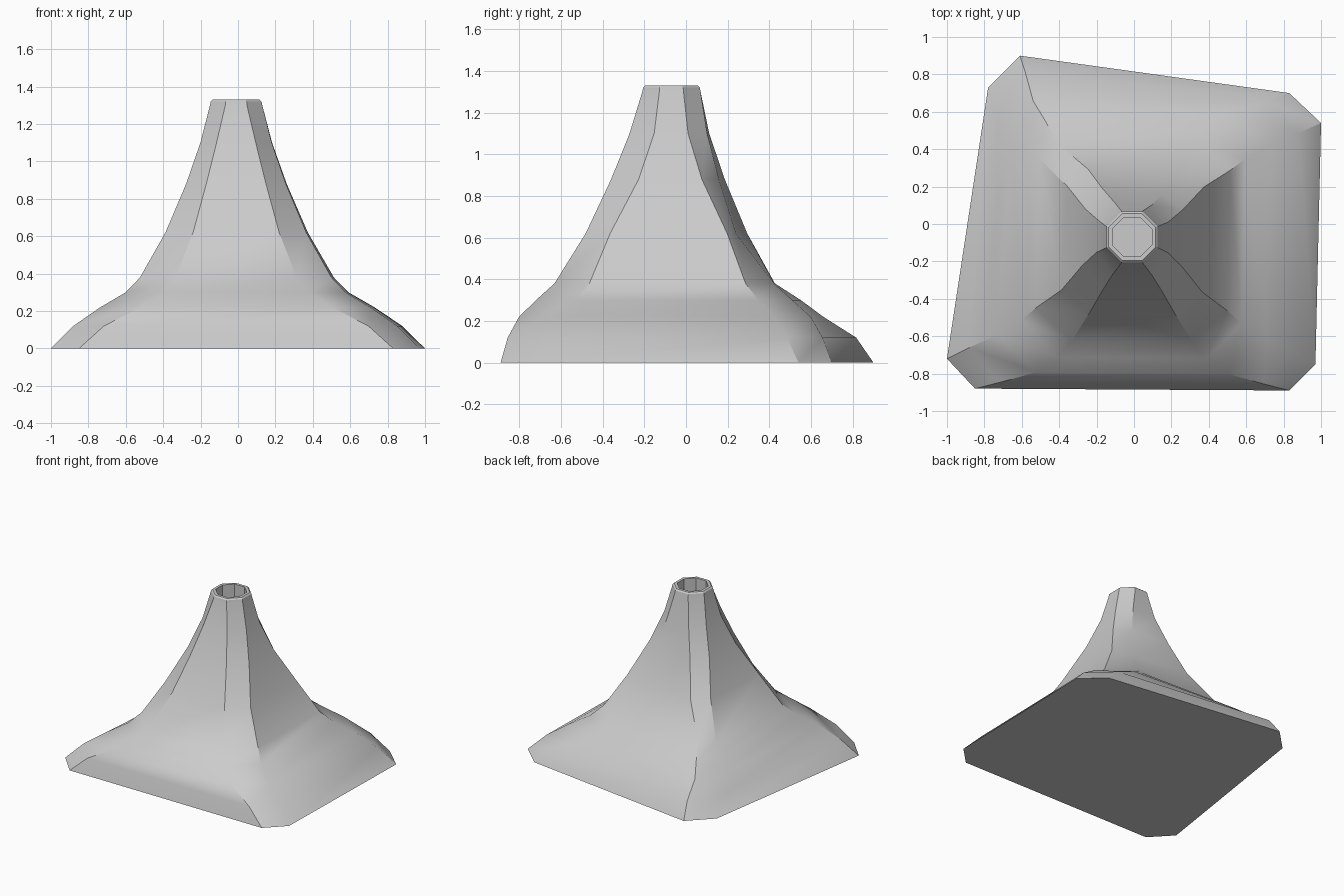
import bpy
import bmesh
import math

if "Cube" in bpy.data.objects:
    bpy.data.objects.remove(bpy.data.objects["Cube"], do_unlink=True)


def make_material(name, value):
    mat = bpy.data.materials.new(name)
    mat.use_nodes = True
    colour = (value, value, value, 1)
    mat.diffuse_color = colour
    mat.node_tree.nodes["Principled BSDF"].inputs["Base Color"].default_value = colour
    return mat


# Heights of the cross-sections, from the foot to the neck
levels = (0, .12, .22, .30, .38, .62, .88, 1.1, 1.3)

# How far a ridge is spread from the neck (0) to the foot (1) at each level
side_out = (1, .86, .69, .53, .44, .28, .15, .06, 0)
side_along = (1, .9, .79, .65, .54, .38, .16, .04, 0)
front_out = (1, .95, .87, .75, .62, .40, .22, .09, 0)
front_along = (1, .83, .58, .43, .34, .22, .13, .06, 0)
back_out = (1, .93, .84, .70, .56, .27, .14, .05, 0)
steep_out = (1, .9, .71, .58, .43, .27, .14, .05, 0)
steep_along = (1, .73, .61, .54, .49, .29, .12, .04, 0)
wide_along = (1, .95, .87, .75, .62, .33, .18, .06, 0)
bulge_out = (1, .92, .79, .67, .57, .33, .17, .06, 0)

# Eight ridges anticlockwise: foot position, spread in x, spread in y
ridges = (
    ((-.85, -.88), front_along, front_out),
    ((.83, -.89), front_along, front_out),
    ((.97, -.75), side_out, side_along),
    ((1.0, .54), side_out, side_along),
    ((.83, .70), front_along, back_out),
    ((-.61, .90), wide_along, steep_out),
    ((-.78, .73), bulge_out, steep_along),
    ((-1.0, -.72), side_out, side_along),
)
neck_centre = (-.01, -.07)


def neck_point(index, half_width):
    """Corner of a regular octagon around the neck."""
    angle = math.radians(-112.5 + 45 * index)
    radius = half_width / math.cos(math.pi / 8)
    return (neck_centre[0] + radius * math.cos(angle),
            neck_centre[1] + radius * math.sin(angle))


def mix(top, foot, amount):
    return top + (foot - top) * amount


bm = bmesh.new()
rings = []

# Flared outer wall
for level, z in enumerate(levels):
    ring = []
    for i, (foot, spread_x, spread_y) in enumerate(ridges):
        top = neck_point(i, .14)
        x = mix(top[0], foot[0], spread_x[level])
        y = mix(top[1], foot[1], spread_y[level])
        ring.append(bm.verts.new((x, y, z)))
    rings.append(ring)

# Rounded rim and hollow shaft
for half_width, z in ((.136, 1.32), (.126, 1.33), (.105, 1.33), (.105, .95)):
    rings.append([bm.verts.new((*neck_point(i, half_width), z)) for i in range(8)])

for lower, upper in zip(rings, rings[1:]):
    for i in range(8):
        j = (i + 1) % 8
        bm.faces.new((lower[i], lower[j], upper[j], upper[i]))

# Underside and shaft floor
bm.faces.new(rings[0][::-1])
bm.faces.new(rings[-1])
bmesh.ops.recalc_face_normals(bm, faces=bm.faces)

mesh = bpy.data.meshes.new("flared_cone")
bm.to_mesh(mesh)
bm.free()
mesh.materials.append(make_material("light grey", .6))
cone = bpy.data.objects.new("flared_cone", mesh)
bpy.context.collection.objects.link(cone)

bpy.ops.object.select_all(action='DESELECT')
cone.select_set(True)
bpy.context.view_layer.objects.active = cone
bpy.ops.object.shade_smooth_by_angle(angle=math.radians(30))
